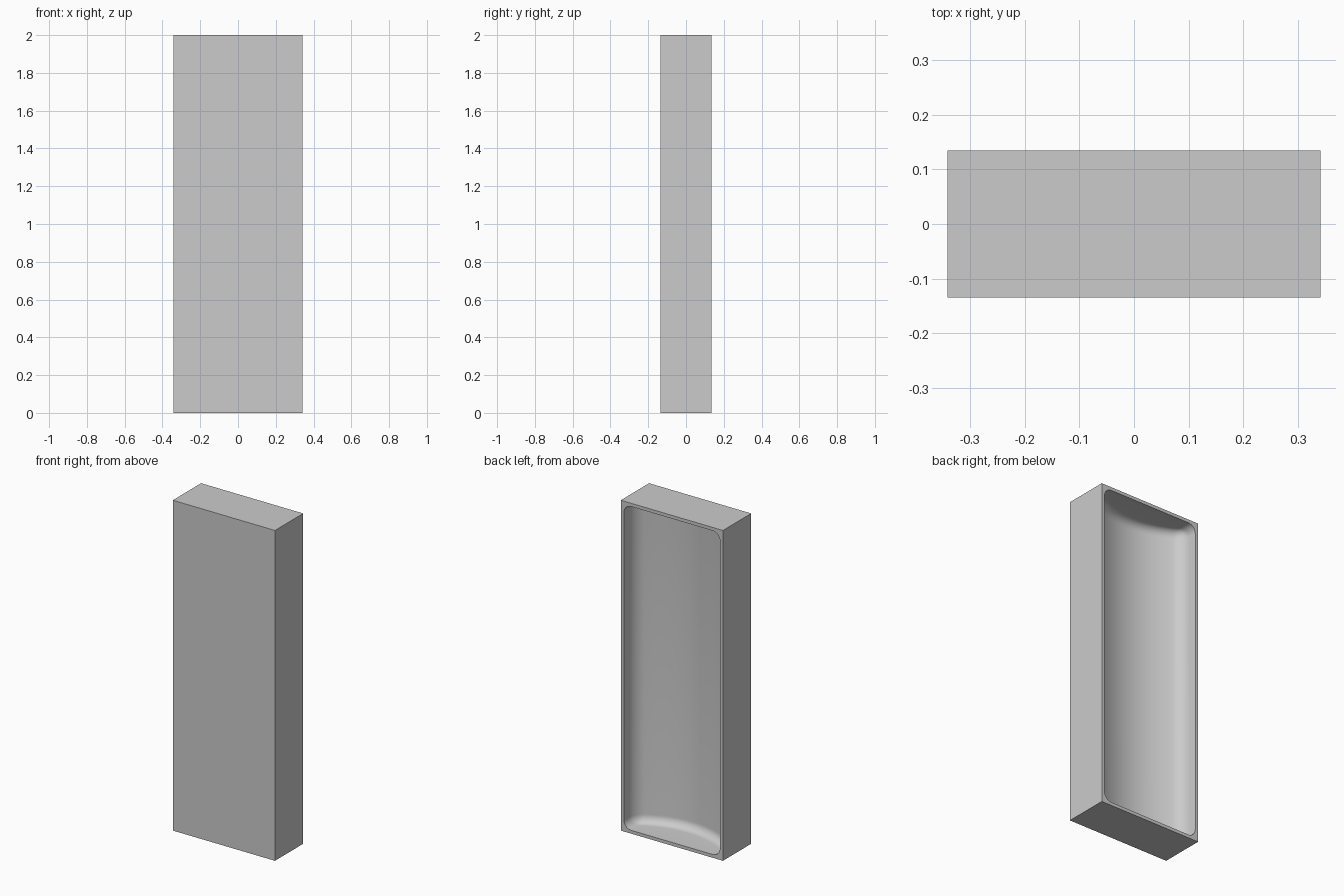
import bpy, bmesh

if "Cube" in bpy.data.objects:
    bpy.data.objects.remove(bpy.data.objects["Cube"])

W, D, H = 0.684, 0.27, 2.0      # outer size
RIM, R = 0.02, 0.05             # rim width, cavity rounding
SIDE, MID = 0.1, 0.2            # cavity depth at the sides and in the middle


def box(bm, x, y0, y1, z0, z1):
    bmesh.ops.create_cube(bm, size=1)
    for v in bm.verts:
        v.co = (v.co.x * x, y1 if v.co.y > 0 else y0, z1 if v.co.z > 0 else z0)


def make_object(name, bm):
    bmesh.ops.recalc_face_normals(bm, faces=bm.faces[:])
    me = bpy.data.meshes.new(name)
    bm.to_mesh(me)
    bm.free()
    ob = bpy.data.objects.new(name, me)
    bpy.context.collection.objects.link(ob)
    return ob


# Outer block
bm = bmesh.new()
box(bm, W, -D / 2, D / 2, 0, H)
shell = make_object("shell", bm)
mat = bpy.data.materials.new("dark_grey")
mat.diffuse_color = (0.55, 0.55, 0.55, 1)
mat.use_nodes = True
mat.node_tree.nodes["Principled BSDF"].inputs["Base Color"].default_value = mat.diffuse_color
shell.data.materials.append(mat)

# Cavity: rounded block, open to the back
bm = bmesh.new()
cw, top = W - 2 * RIM, D / 2 + 0.05
box(bm, cw, D / 2 - SIDE, top, RIM, H - RIM)
edges = [e for e in bm.edges if not all(v.co.y > D / 2 for v in e.verts)]
bmesh.ops.bevel(bm, geom=edges, offset=R, segments=8, profile=0.5, affect='EDGES')

# Bow the cavity floor so it is deepest along the centre line
n = 24
for i in range(1, n):
    x = (cw - 2 * R) * (i / n - 0.5)
    bmesh.ops.bisect_plane(bm, geom=bm.verts[:] + bm.edges[:] + bm.faces[:],
                           plane_co=(x, 0, 0), plane_no=(1, 0, 0))
for v in bm.verts:
    if v.co.y < top - 0.001:
        v.co.y -= (MID - SIDE) * (1 - (2 * v.co.x / cw) ** 2)
cutter = make_object("cavity_cutter", bm)
cutter.hide_render = True

# Cut the cavity and shade
mod = shell.modifiers.new("cavity", 'BOOLEAN')
mod.operation = 'DIFFERENCE'
mod.solver = 'EXACT'
mod.object = cutter
bpy.context.view_layer.objects.active = shell
shell.select_set(True)
bpy.ops.object.modifier_apply(modifier=mod.name)
bpy.data.objects.remove(cutter)
bpy.ops.object.shade_smooth_by_angle()
